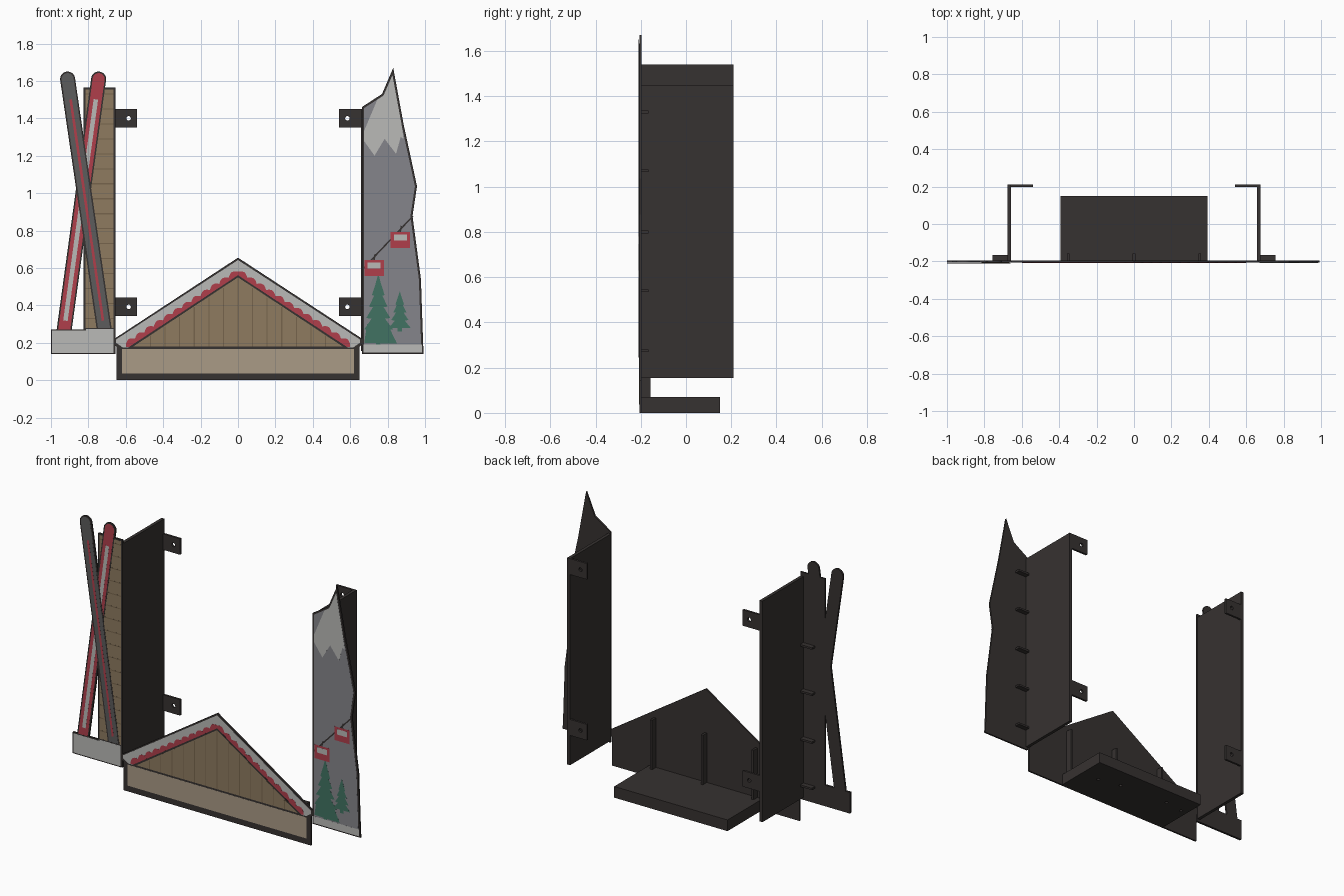
import bpy, bmesh, math
from mathutils import Vector

if "Cube" in bpy.data.objects:
    bpy.data.objects.remove(bpy.data.objects["Cube"])

FRONT, BACK, STEP = -0.2065, -0.196, 0.0004
HEX = dict(dark=0x393534, wood=0x8d7a60, groove=0x75644d, tan=0xa89985, light=0xb8b8b6,
           red=0xae414c, steel=0x5c5c5c, rock=0x84848a, green=0x437262)
MATS = {}


def mat(key):
    if key not in MATS:
        m = bpy.data.materials.new(key)
        rgb = [((HEX[key] >> s & 255) / 255) ** 2.2 for s in (16, 8, 0)]
        m.diffuse_color = (*rgb, 1)
        m.use_nodes = True
        m.node_tree.nodes["Principled BSDF"].inputs["Base Color"].default_value = m.diffuse_color
        MATS[key] = m
    return MATS[key]


def finish(name, bm, key):
    bmesh.ops.recalc_face_normals(bm, faces=bm.faces)
    me = bpy.data.meshes.new(name)
    bm.to_mesh(me)
    bm.free()
    ob = bpy.data.objects.new(name, me)
    bpy.context.collection.objects.link(ob)
    me.materials.append(mat(key))
    return ob


def prism(name, pts, y0, y1, key="dark"):
    """Extrude an (x, z) outline from y0 to y1."""
    bm = bmesh.new()
    f = bm.faces.new([bm.verts.new((x, y0, z)) for x, z in pts])
    ext = bmesh.ops.extrude_face_region(bm, geom=[f])
    bmesh.ops.translate(bm, vec=(0, y1 - y0, 0),
                        verts=[v for v in ext["geom"] if isinstance(v, bmesh.types.BMVert)])
    return finish(name, bm, key)


def box(name, x0, x1, y0, y1, z0, z1, key="dark"):
    return prism(name, rect(x0, x1, z0, z1), y0, y1, key)


def rect(x0, x1, z0, z1):
    return [(x0, z0), (x1, z0), (x1, z1), (x0, z1)]


def plate(name, pts):
    return prism(name, pts, FRONT, BACK)


def art(name, pts, layer, key):
    """Thin coloured inlay on the front; higher layers lie on top."""
    y = FRONT - STEP * layer
    return prism(name, pts, y, y + STEP, key)


def inset(pts, t):
    """Mitred inward offset of a counter-clockwise outline."""
    out, n = [], len(pts)
    for i in range(n):
        a, b, c = (Vector(pts[j % n]) for j in (i - 1, i, i + 1))
        d1, d2 = (b - a).normalized(), (c - b).normalized()
        n1, n2 = Vector((-d1.y, d1.x)), Vector((-d2.y, d2.x))
        out.append(tuple(b + (n1 + n2) * t / (1 + n1.dot(n2))))
    return out


def strip(a, b, w):
    a, b = Vector(a), Vector(b)
    d = (b - a).normalized()
    s = Vector((d.y, -d.x)) * w / 2
    return [tuple(p) for p in (a + s, b + s, b - s, a - s)]


def cut_hole(ob, loc, r, axis):
    bm = bmesh.new()
    bmesh.ops.create_cone(bm, cap_ends=True, segments=20, radius1=r, radius2=r, depth=0.06)
    if axis == "y":
        for v in bm.verts:
            v.co = (v.co.x, v.co.z, v.co.y)
    bmesh.ops.translate(bm, verts=bm.verts, vec=loc)
    c = finish("hole_cutter", bm, "dark")
    c.hide_render = True
    c.hide_set(True)
    m = ob.modifiers.new("hole", "BOOLEAN")
    m.object, m.solver = c, "EXACT"


# Side walls with wall-mount tabs and locating pegs
for side, s, top, pegs in (("left", -1, 1.54, (0.24, 0.53, 0.83, 1.12)),
                           ("right", 1, 1.45, (0.275, 0.54, 0.80, 1.07, 1.33))):
    box(side + "_wall", *sorted((s * 0.657, s * 0.677)), BACK, 0.21, 0.155, top)
    for z in (0.392, 1.40):
        tab = box(side + "_mount_tab", *sorted((s * 0.54, s * 0.66)), 0.197, 0.21, z - 0.05, z + 0.05)
        cut_hole(tab, (s * 0.585, 0.2, z), 0.012, "y")
    for z in pegs:
        box(side + "_peg", *sorted((s * 0.675, s * 0.757)), BACK, -0.165, z - 0.006, z + 0.006)

# Shelf and the ribs behind the gable
shelf = box("shelf", -0.393, 0.393, BACK, 0.15, 0, 0.07)
for x, y in ((0.27, -0.01), (0.12, 0.02), (-0.22, 0.04), (-0.35, 0.02)):
    cut_hole(shelf, (x, y, 0), 0.01, "z")
for x in (-0.352, 0, 0.352):
    box("gable_rib", x - 0.007, x + 0.007, BACK, -0.157, 0.07, 0.38)

# Gable front plate
plate("gable_plate", [(-0.65, 0), (0.65, 0), (0.65, 0.18), (0.663, 0.19), (0.663, 0.222), (0, 0.655),
                      (-0.66, 0.222), (-0.66, 0.19), (-0.65, 0.18)])
art("counter_panel", rect(-0.62, 0.62, 0.036, 0.168), 1, "tan")
art("roof_edge", inset([(-0.62, 0.168), (0.62, 0.168), (0.66, 0.195), (0.66, 0.222), (0, 0.652),
                        (-0.66, 0.222), (-0.66, 0.195)], 0.008), 1, "light")

# Scalloped red trim, running up one slope and down the other
N = 12
a, apex = Vector((0.6, 0.19)), Vector((0, 0.58))
d = (apex - a) / N
nrm = Vector((-d.y, d.x)).normalized() * -1
half = []
for i in range(N):
    for k in range(6):
        t = k / 6
        half.append(a + d * (i + t) + nrm * 0.016 * math.sin(math.pi * t))
trim = [(-0.6, 0.178), (0.6, 0.178)] + [tuple(p) for p in half] + [tuple(apex)]
trim += [(-p.x, p.y) for p in reversed(half)]
art("scalloped_trim", trim, 2, "red")
art("gable_outline", [(-0.585, 0.176), (0.585, 0.176), (0, 0.561)], 3, "dark")
art("gable_wood", [(-0.56, 0.18), (0.56, 0.18), (0, 0.55)], 4, "wood")
for i in range(-6, 7):
    x = i * 0.078
    art("gable_groove", rect(x - 0.003, x + 0.003, 0.18, 0.545 - abs(x) * 0.661), 5, "groove")

# Wooden post on the left
post = rect(-0.825, -0.655, 0.14, 1.565)
plate("post_plate", post)
art("post_wood", inset(post, 0.01), 1, "wood")
for i in range(16):
    z = 0.33 + i * 0.08
    art("post_groove", rect(-0.815, -0.665, z - 0.003, z + 0.003), 2, "groove")


# Crossed skis
def ski_outline(bottom, top, r):
    b, t = Vector(bottom), Vector(top)
    d = (t - b).normalized()
    s = Vector((d.y, -d.x))
    arc = [t + s * r * math.cos(q) + d * r * math.sin(q)
           for q in (math.pi * k / 14 for k in range(15))]
    return [tuple(p) for p in [b - s * r, b + s * r] + arc]


for name, bot, top, layer, body, stripe in (("red_ski", (-0.932, 0.25), (-0.745, 1.61), 3, "red", "light"),
                                            ("grey_ski", (-0.712, 0.25), (-0.911, 1.61), 6, "steel", "red")):
    outline = ski_outline(bot, top, 0.04)
    plate(name + "_plate", outline)
    art(name + "_outline", outline, layer, "dark")
    art(name, ski_outline(bot, top, 0.032), layer + 1, body)
    lo, hi = Vector(bot).lerp(Vector(top), 0.05), Vector(bot).lerp(Vector(top), 0.92)
    art(name + "_stripe", strip(lo, hi, 0.024 if body == "red" else 0.014), layer + 2, stripe)

# Snow base beneath the skis
snow = [(-1, 0.14), (-0.66, 0.14), (-0.66, 0.28), (-0.82, 0.28), (-0.82, 0.272), (-1, 0.272)]
plate("ski_base_plate", snow)
art("ski_base_outline", snow, 9, "dark")
art("ski_base_snow", inset(snow, 0.006), 10, "light")

# Mountain on the right
mountain = [(0.662, 0.14), (0.993, 0.14), (0.99, 0.19), (0.978, 0.54), (0.933, 0.877), (0.957, 1.037),
            (0.885, 1.37), (0.83, 1.67), (0.77, 1.53), (0.662, 1.46)]
plate("mountain_plate", mountain)
art("mountain_rock", inset(mountain, 0.011), 1, "rock")
art("snow_cap", [(0.673, 1.28), (0.73, 1.2), (0.784, 1.29), (0.845, 1.21), (0.87, 1.3), (0.885, 1.29),
                 (0.874, 1.37), (0.826, 1.63), (0.778, 1.522), (0.745, 1.5), (0.673, 1.33)], 2, "light")
art("mountain_base_snow", rect(0.67, 0.984, 0.147, 0.19), 2, "light")


# Fir trees built from stacked jagged tiers
def tree(cx, z0, z1, w, tiers, clip):
    right = []
    for i in range(tiers):
        z = z0 + (z1 - z0) * 0.85 * i / tiers
        h = w * (1 - i / tiers * 0.8)
        right += [(h, z), (h * 0.45, z + (z1 - z0) * 0.8 / tiers)]
    pts = [(cx + h, z) for h, z in right] + [(cx, z1)]
    pts += [(max(cx - h, clip), z) for h, z in reversed(right)]
    art("fir_tree", pts, 3, "green")
    art("fir_trunk", rect(cx - 0.012, cx + 0.012, z0 - 0.02, z0), 3, "green")


tree(0.75, 0.21, 0.57, 0.095, 5, 0.675)
tree(0.865, 0.28, 0.475, 0.058, 4, 0.675)
art("fir_bush", [(0.675, 0.2), (0.85, 0.195), (0.8, 0.3), (0.69, 0.3)], 2, "green")

# Chairlift cable and cabins
art("lift_cable", strip((0.672, 0.6), (0.935, 0.877), 0.008), 3, "dark")
for x, z in ((0.728, 0.6), (0.868, 0.75)):
    art("cabin_hanger", strip((x - 0.004, z + 0.03), (x + 0.006, z + 0.075), 0.008), 4, "dark")
    art("lift_cabin", rect(x - 0.052, x + 0.052, z - 0.043, z + 0.043), 5, "red")
    art("cabin_window", rect(x - 0.035, x + 0.035, z - 0.004, z + 0.03), 6, "light")
